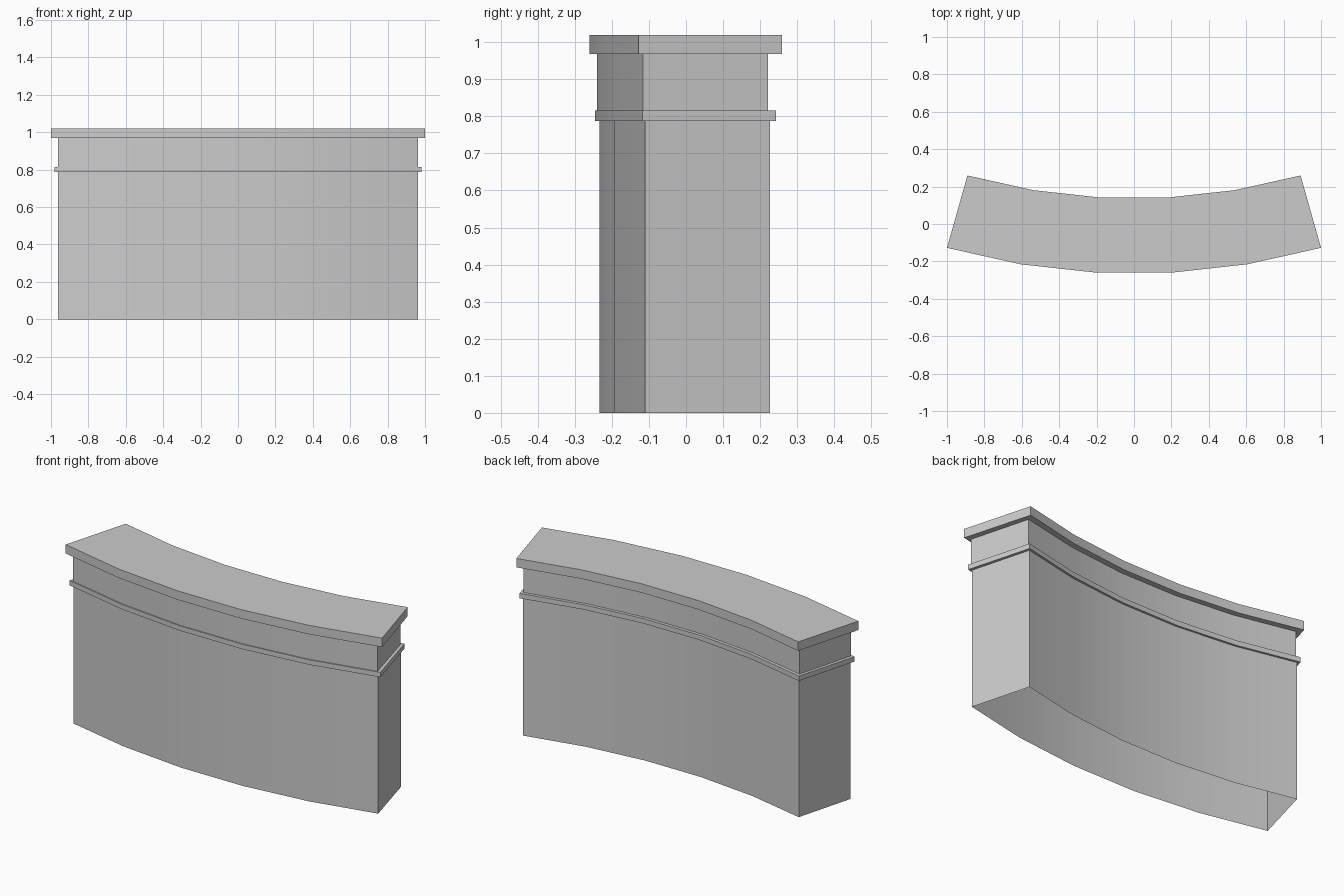
import bpy
from math import sin, cos, radians

default_cube = bpy.data.objects.get("Cube")
if default_cube:
    bpy.data.objects.remove(default_cube, do_unlink=True)

STEPS = 5
CENTRE_Y = 3.4245          # centre of the arc the wall follows
OUTER, INNER = 3.69, 3.288  # radii of the coping's front and back

stone = bpy.data.materials.new("grey_stone")
stone.use_nodes = True
GREY = (0.6, 0.6, 0.6, 1)
stone.diffuse_color = GREY
stone.node_tree.nodes["Principled BSDF"].inputs["Base Color"].default_value = GREY


def arc(radius, half_angle, shift):
    """Points along the arc, from the right end to the left end."""
    angles = [radians(half_angle * (2 * i / STEPS - 1)) for i in range(STEPS + 1)]
    return [(radius * sin(a), CENTRE_Y + shift - radius * cos(a)) for a in angles]


def curved_block(name, bottom, top, inset, half_angle, shift=0, capped=True):
    """Extrude a curved footprint between two heights."""
    outline = (arc(OUTER - inset, half_angle, shift)
               + arc(INNER + inset, half_angle, shift)[::-1])
    n = len(outline)
    verts = [(x, y, z) for z in (bottom, top) for x, y in outline]
    faces = [(i, (i + 1) % n, (i + 1) % n + n, i + n) for i in range(n)]
    if capped:
        # Caps are split into one quad per segment
        for i in range(STEPS):
            j = n - 1 - i
            faces.append((i, j, j - 1, i + 1))
            faces.append((i + n, i + 1 + n, j - 1 + n, j + n))
    mesh = bpy.data.meshes.new(name)
    mesh.from_pydata(verts, [], faces)
    mesh.materials.append(stone)
    block = bpy.data.objects.new(name, mesh)
    bpy.context.collection.objects.link(block)
    bpy.ops.object.select_all(action="DESELECT")
    block.select_set(True)
    bpy.context.view_layer.objects.active = block
    bpy.ops.object.shade_smooth_by_angle(angle=radians(30))


# Hollow wall, open underneath
curved_block("wall_body", 0, 0.79, 0.0265, 15.24, capped=False)
# Thin projecting moulding
curved_block("moulding_band", 0.787, 0.815, 0.0145, 15.5)
# Upper wall between the moulding and the coping
curved_block("upper_wall", 0.814, 0.969, 0.0265, 15.24, shift=-0.006, capped=False)
# Coping slab on top
curved_block("coping_slab", 0.968, 1.019, 0, 15.72)
